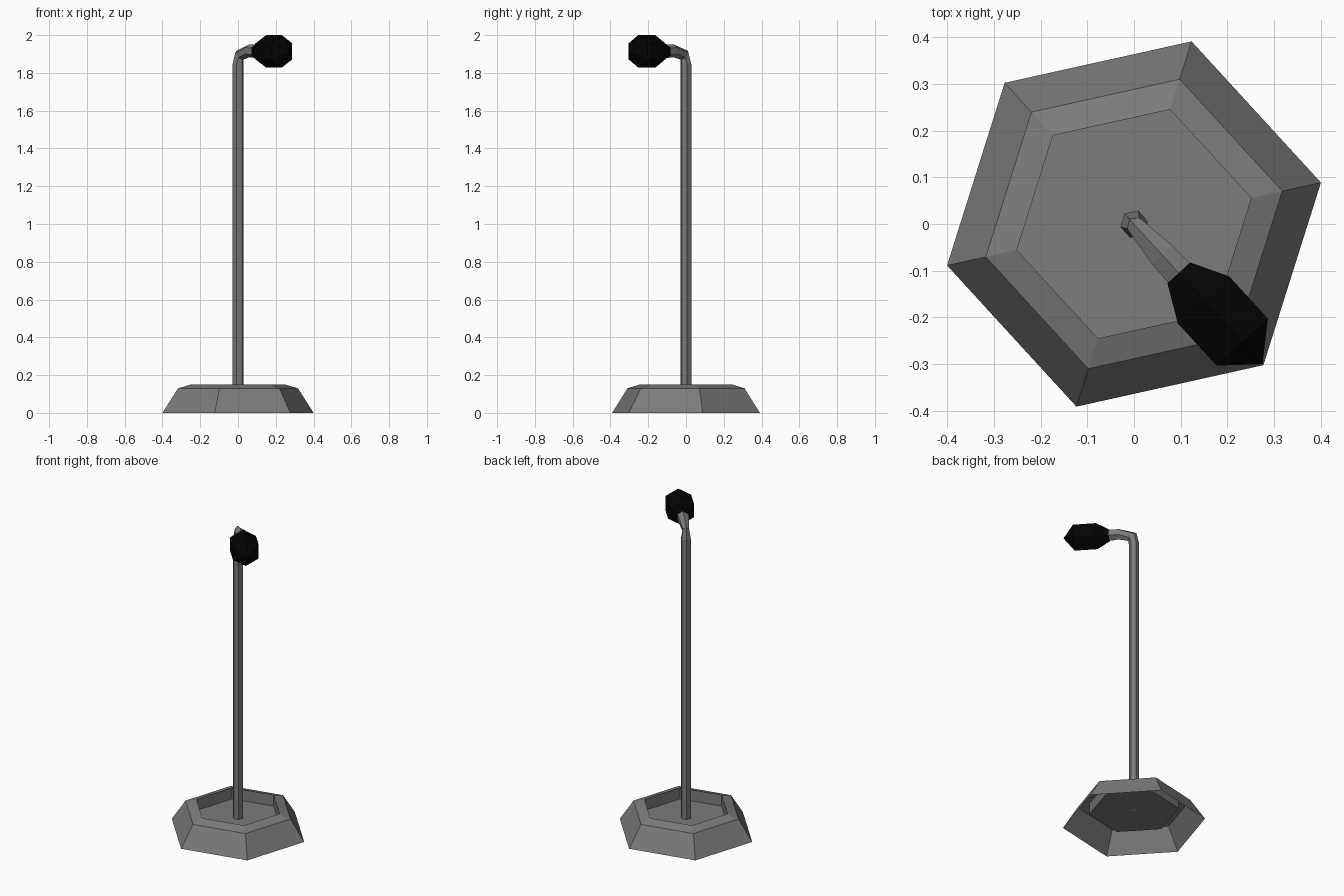
import bpy, bmesh
from math import sin, cos, radians, pi
from mathutils import Vector

if "Cube" in bpy.data.objects:
    bpy.data.objects.remove(bpy.data.objects["Cube"])

Z = Vector((0, 0, 1))
HEADING = radians(-47.5)                 # direction the arm points
D = Vector((cos(HEADING), sin(HEADING), 0))


def material(name, value):
    mat = bpy.data.materials.new(name)
    mat.diffuse_color = (value, value, value, 1)
    mat.use_nodes = True
    mat.node_tree.nodes["Principled BSDF"].inputs["Base Color"].default_value = mat.diffuse_color
    return mat


def hex_loft(name, mat, rings, cap_start=True, cap_end=True):
    """Loft six-sided rings: (distance along heading, height, tilt, radius, side scale)."""
    bm = bmesh.new()
    loops = []
    for u, z, tilt, r, side in rings:
        a = radians(tilt)
        n = D * cos(a) - Z * sin(a)
        b = Z.cross(D) * side
        c = D * u + Z * z
        loops.append([bm.verts.new(c + r * (n * cos(k * pi / 3) + b * sin(k * pi / 3)))
                      for k in range(6)])
    for lo, hi in zip(loops, loops[1:]):
        for k in range(6):
            j = (k + 1) % 6
            bm.faces.new((lo[k], lo[j], hi[j], hi[k]))
    if cap_start:
        bm.faces.new(loops[0][::-1])
    if cap_end:
        bm.faces.new(loops[-1])
    bmesh.ops.remove_doubles(bm, verts=bm.verts, dist=0.0005)
    me = bpy.data.meshes.new(name)
    bm.to_mesh(me)
    bm.free()
    me.materials.append(mat)
    ob = bpy.data.objects.new(name, me)
    bpy.context.collection.objects.link(ob)
    return ob


metal = material("dark_grey_metal", 0.2)
foam = material("black_foam", 0.001)

# Hollow base: sloped skirt, bevelled rim, recessed floor, open underneath
hex_loft("base", metal, [(0, 0, 0, 0.41, 1), (0, 0.13, 0, 0.325, 1),
                         (0, 0.15, 0, 0.257, 1), (0, 0.08, 0, 0.257, 1)], cap_start=False)

# Pole, pinched bend and short arm in one sweep; its foot tapers through the floor
hex_loft("stand_pole", metal, [(0, 0.077, 0, 0.013, 1), (0, 0.082, 0, 0.03, 1),
                               (0, 1.845, 0, 0.03, 1),
                               (0.01, 1.893, 45, 0.034, 0.6),
                               (0.09, 1.917, 88, 0.034, 1),
                               (0.142, 1.914, 90, 0.036, 1)])

# Foam microphone head with a pointed tip
hex_loft("microphone_head", foam,
         [(0.142, 1.914, 90, 0.038, 1), (0.22, 1.914, 90, 0.086, 1),
          (0.343, 1.914, 90, 0.086, 1), (0.407, 1.914, 90, 0.0001, 1)], cap_end=False)
